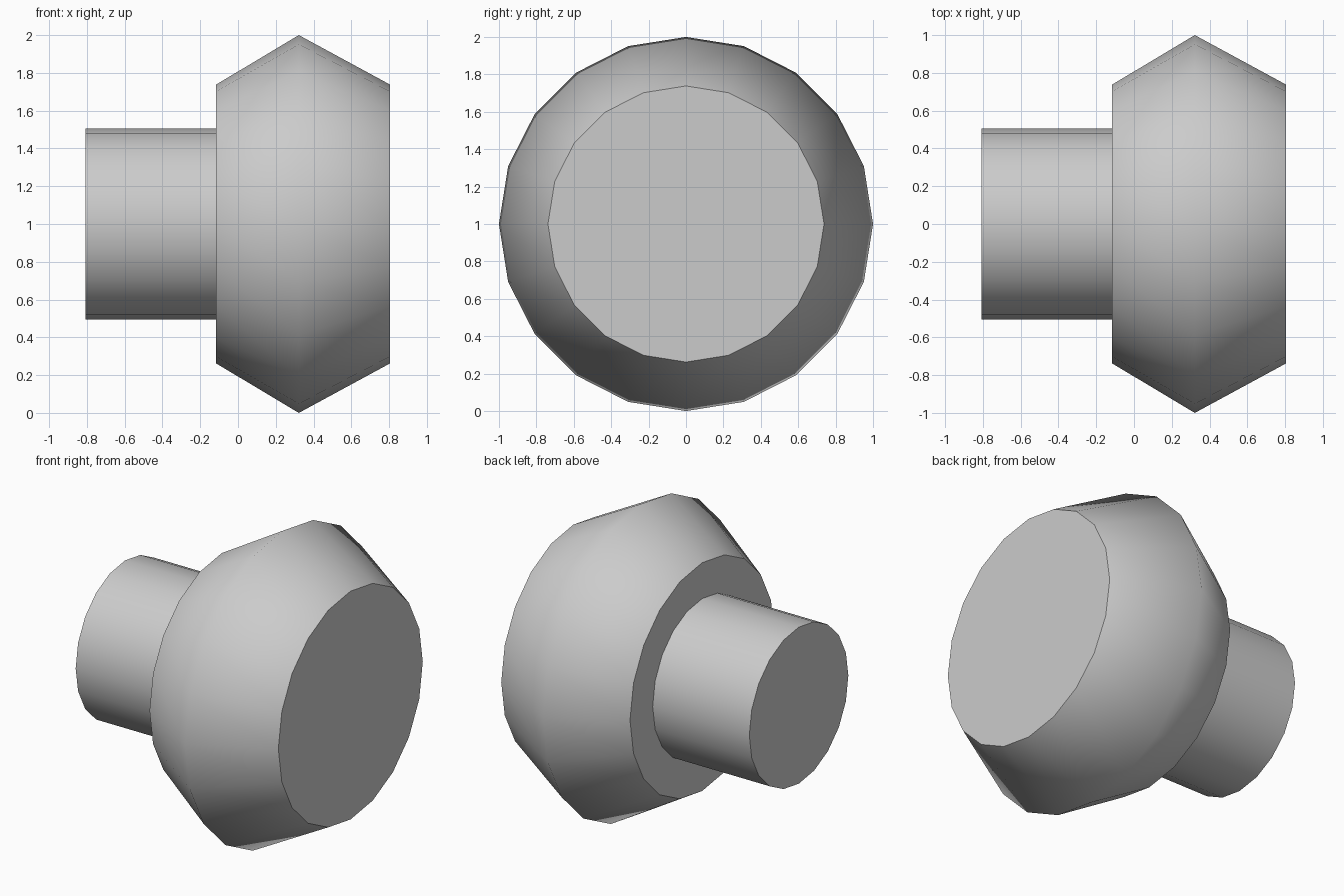
import bpy, bmesh, math

if "Cube" in bpy.data.objects:
    bpy.data.objects.remove(bpy.data.objects["Cube"])

SIDES = 20

# Profile along the x axis: (x, radius)
PROFILE = [
    (-0.807, 0.506),  # stem end
    (-0.116, 0.506),  # stem meets head
    (-0.116, 0.738),  # head back rim
    (0.322, 1.0),     # head ridge
    (0.805, 0.738),   # head front rim
]


def lathe_x(name, profile, z_centre):
    """Revolve a profile about x, with flat discs and smooth sides."""
    bm = bmesh.new()
    rings = []
    for x, r in profile:
        angles = [2 * math.pi * i / SIDES for i in range(SIDES)]
        rings.append([bm.verts.new((x, r * math.cos(a), r * math.sin(a))) for a in angles])
    for a, b in zip(rings, rings[1:]):
        for i in range(SIDES):
            j = (i + 1) % SIDES
            bm.faces.new((a[i], a[j], b[j], b[i]))
    bm.faces.new(rings[0])
    bm.faces.new(rings[-1])
    bmesh.ops.recalc_face_normals(bm, faces=bm.faces)
    for f in bm.faces:
        f.smooth = abs(f.normal.x) < 0.99
    # Sharp edges around every flat disc
    for e in bm.edges:
        e.smooth = all(f.smooth for f in e.link_faces)
    mesh = bpy.data.meshes.new(name)
    bm.to_mesh(mesh)
    bm.free()
    obj = bpy.data.objects.new(name, mesh)
    obj.location.z = z_centre
    bpy.context.collection.objects.link(obj)
    return obj


# Knob: round stem with a wide ridged head
lathe_x("knob", PROFILE, 1.0)
